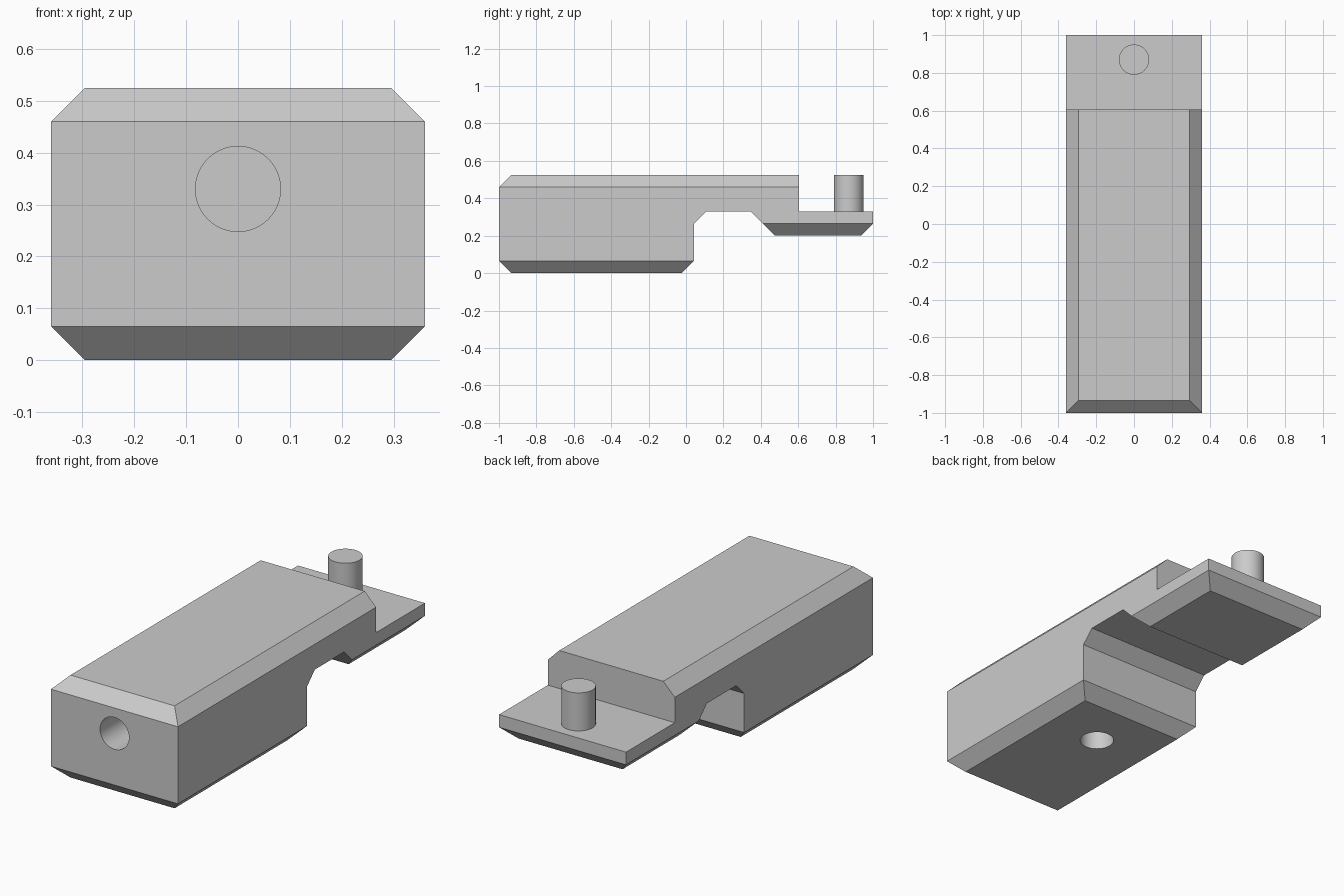
import bpy, bmesh, math

if "Cube" in bpy.data.objects:
    bpy.data.objects.remove(bpy.data.objects["Cube"])

HALF, IN = 0.36, 0.295          # half width, and half width at chamfered rims

grey = bpy.data.materials.new("plain grey")
grey.diffuse_color = (0.6, 0.6, 0.6, 1)
grey.use_nodes = True
grey.node_tree.nodes["Principled BSDF"].inputs["Base Color"].default_value = grey.diffuse_color


def cylinder(name, r, depth, loc, rot=(0, 0, 0)):
    bpy.ops.mesh.primitive_cylinder_add(vertices=64, radius=r, depth=depth,
                                        location=loc, rotation=rot)
    ob = bpy.context.object
    ob.name = name
    ob.data.materials.append(grey)
    return ob


# body: side profile (y, z) extruded across x
profile = [(-0.935, 0), (-0.022, 0), (0.043, 0.065), (0.043, 0.265),
           (0.108, 0.33), (0.345, 0.33), (0.41, 0.265), (0.475, 0.2),
           (0.935, 0.2), (1, 0.265), (1, 0.33), (0.605, 0.33),
           (0.605, 0.525), (-0.935, 0.525), (-1, 0.46), (-1, 0.065)]
bm = bmesh.new()
face = bm.faces.new([bm.verts.new((-HALF, y, z)) for y, z in profile])
ext = bmesh.ops.extrude_face_region(bm, geom=[face])
bmesh.ops.translate(bm, vec=(2 * HALF, 0, 0),
                    verts=[v for v in ext["geom"] if isinstance(v, bmesh.types.BMVert)])

# side chamfers: split at the chamfer lines, then pull the rims inward
for z in (0.065, 0.265, 0.46):
    bmesh.ops.bisect_plane(bm, geom=bm.verts[:] + bm.edges[:] + bm.faces[:],
                           dist=1e-5, plane_co=(0, 0, z), plane_no=(0, 0, 1))
for v in bm.verts:
    if any(abs(v.co.z - z) < 1e-4 for z in (0, 0.2, 0.525)):
        v.co.x = math.copysign(IN, v.co.x)
bmesh.ops.recalc_face_normals(bm, faces=bm.faces[:])
mesh = bpy.data.meshes.new("body")
bm.to_mesh(mesh)
bm.free()
mesh.materials.append(grey)
body = bpy.data.objects.new("body", mesh)
bpy.context.collection.objects.link(body)

# blind holes in the front and the underside
cutters = [cylinder("front_hole_cutter", 0.082, 0.4, (0, -1, 0.33), (math.pi / 2, 0, 0)),
           cylinder("bottom_hole_cutter", 0.082, 0.4, (0, -0.284, 0))]
bpy.context.view_layer.objects.active = body
for c in cutters:
    c.hide_render = True
    mod = body.modifiers.new("hole", 'BOOLEAN')
    mod.operation, mod.solver, mod.object = 'DIFFERENCE', 'EXACT', c
    bpy.ops.object.modifier_apply(modifier=mod.name)
    bpy.data.objects.remove(c)

# pin standing on the rear ledge
pin = cylinder("pin", 0.08, 0.195, (0, 0.87, 0.4275))

# smooth round walls, keep edges sharp
for ob in (body, pin):
    bpy.ops.object.select_all(action='DESELECT')
    ob.select_set(True)
    bpy.context.view_layer.objects.active = ob
    bpy.ops.object.shade_smooth_by_angle(angle=math.radians(30))
